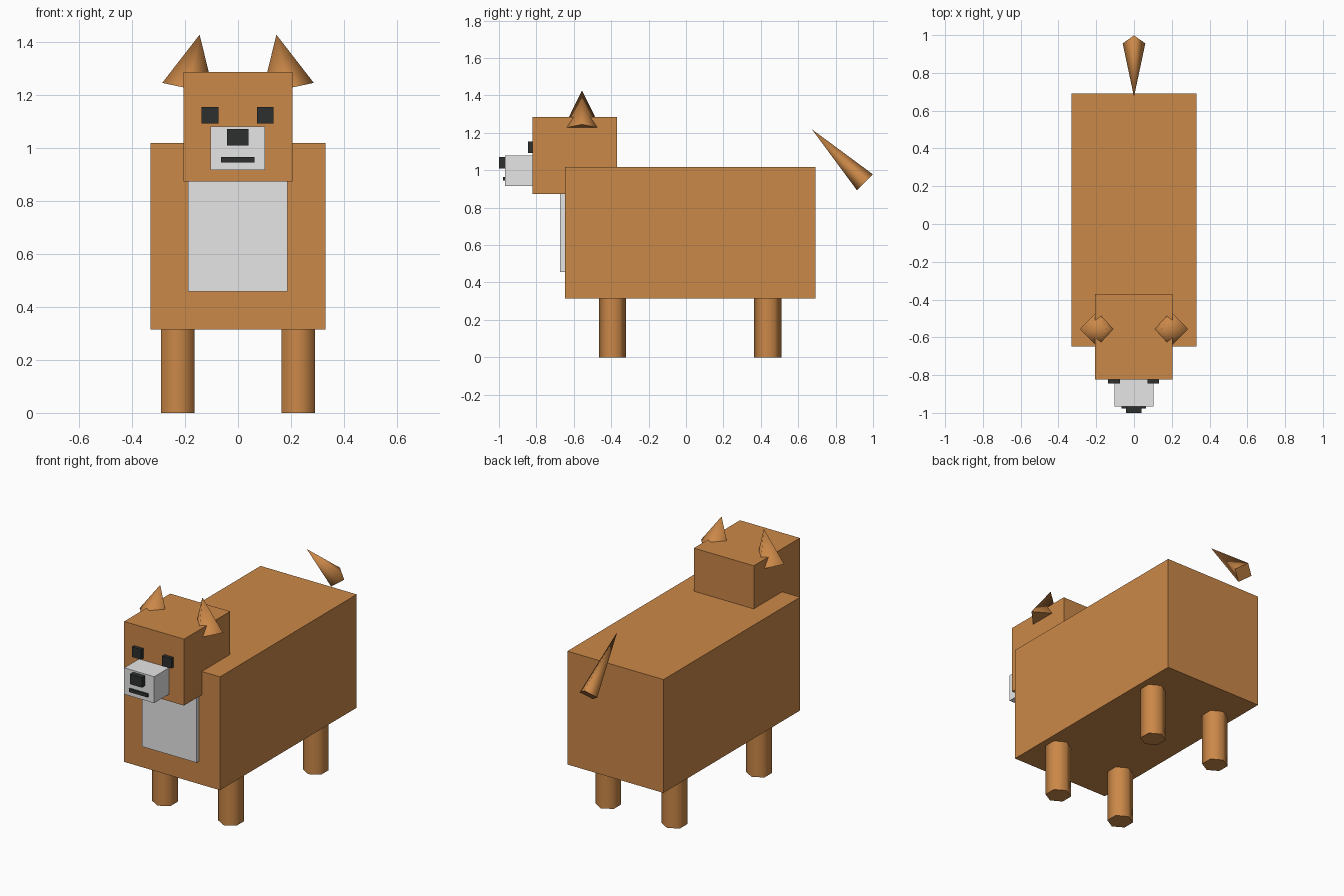
import bpy
import math

if "Cube" in bpy.data.objects:
    bpy.data.objects.remove(bpy.data.objects["Cube"])


def material(name, rgb):
    mat = bpy.data.materials.new(name)
    mat.diffuse_color = (*rgb, 1.0)
    mat.use_nodes = True
    mat.node_tree.nodes["Principled BSDF"].inputs["Base Color"].default_value = mat.diffuse_color
    return mat


BROWN = material("brown fur", (0.597, 0.246, 0.065))
PALE = material("pale grey fur", (0.791, 0.791, 0.791))
DARK = material("dark charcoal", (0.027, 0.029, 0.029))


def box(name, mat, x, y, z):
    """Box spanning the given (min, max) ranges."""
    spans = (x, y, z)
    bpy.ops.mesh.primitive_cube_add(size=1, location=[(a + b) / 2 for a, b in spans])
    obj = bpy.context.object
    obj.name = name
    obj.scale = [b - a for a, b in spans]
    bpy.ops.object.transform_apply(location=False, rotation=False, scale=True)
    obj.data.materials.append(mat)
    return obj


def spike(name, sides, radius, tip, height, base, rot=(0, 0, 0)):
    """Cone or prism whose base centre sits at base, smooth sides and sharp caps."""
    bpy.ops.mesh.primitive_cone_add(vertices=sides, radius1=radius, radius2=tip, depth=height)
    obj = bpy.context.object
    obj.name = name
    for v in obj.data.vertices:
        v.co.z += height / 2
    obj.location = base
    obj.rotation_euler = rot
    obj.data.materials.append(BROWN)
    cap_edges = set()
    for p in obj.data.polygons:
        is_cap = abs(p.normal.z) > 0.99
        p.use_smooth = not is_cap
        if is_cap:
            cap_edges.update(p.edge_keys)
    for e in obj.data.edges:
        e.use_edge_sharp = e.key in cap_edges
    return obj


# Body, chest patch and head
box("body", BROWN, (-0.33, 0.33), (-0.648, 0.692), (0.315, 1.018))
box("chest_patch", PALE, (-0.188, 0.187), (-0.673, -0.63), (0.457, 0.90))
box("head", BROWN, (-0.206, 0.205), (-0.822, -0.37), (0.873, 1.285))

# Face
box("muzzle", PALE, (-0.104, 0.102), (-0.967, -0.80), (0.916, 1.08))
box("nose", DARK, (-0.042, 0.04), (-1.0, -0.95), (1.008, 1.07))
box("mouth", DARK, (-0.065, 0.063), (-0.978, -0.95), (0.945, 0.965))
box("left_eye", DARK, (-0.137, -0.074), (-0.844, -0.80), (1.092, 1.154))
box("right_eye", DARK, (0.071, 0.133), (-0.844, -0.80), (1.092, 1.154))

# Ears and legs on both sides
for side, s in (("left", -1), ("right", 1)):
    spike(side + "_ear", 4, 0.1, 0, 0.207, (s * 0.188, -0.556, 1.224), (0, -s * 0.21, 0))
    for end, y in (("front", -0.392), ("back", 0.437)):
        spike(f"{end}_{side}_leg", 6, 0.0725, 0.0725, 0.33, (s * 0.227, y, 0))

# Tail: pointed end leans towards the body
spike("tail", 4, 0.06, 0, 0.4, (0, 0.956, 0.936), (math.radians(45), 0, 0))
